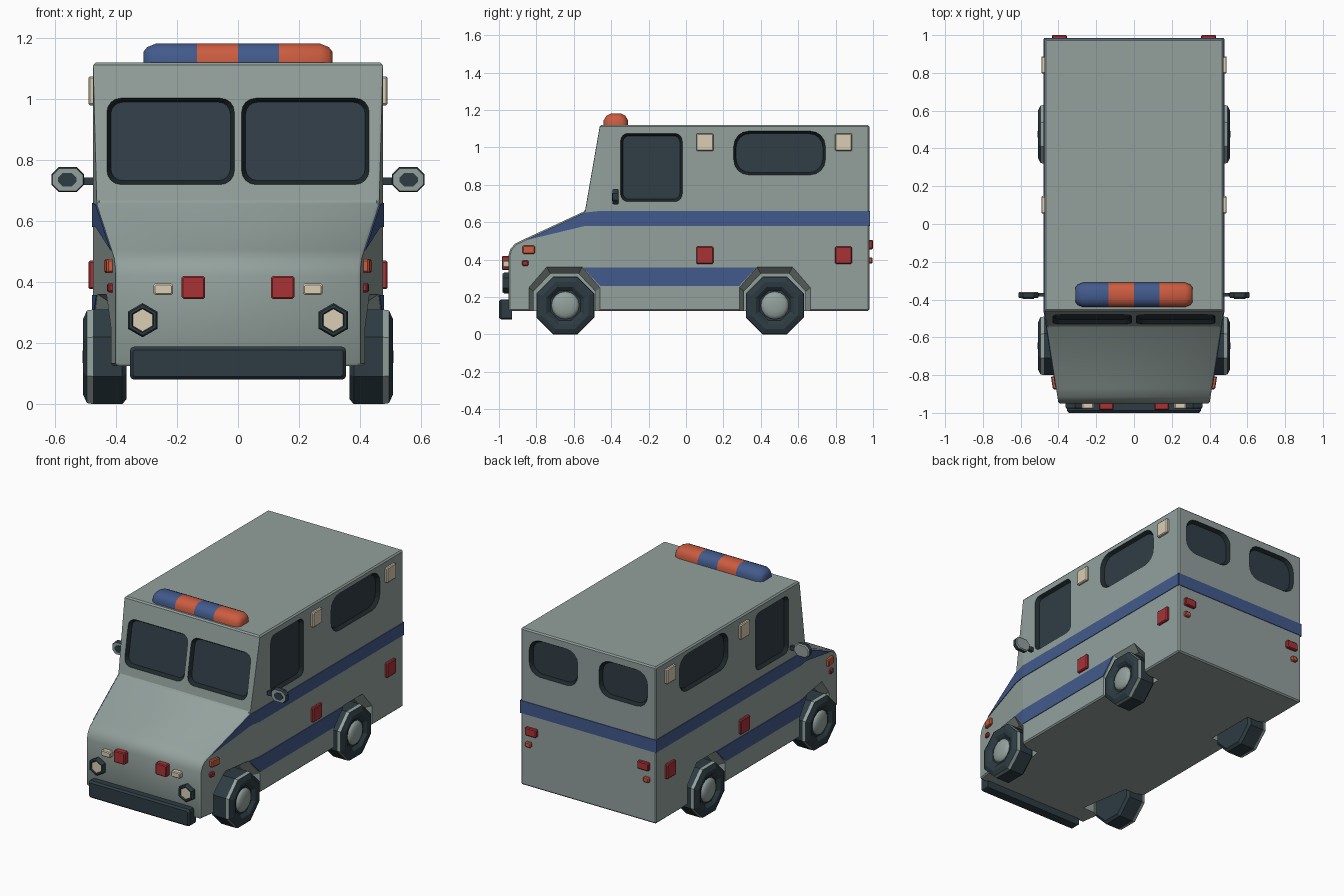
import bpy, bmesh, math

if "Cube" in bpy.data.objects:
    bpy.data.objects.remove(bpy.data.objects["Cube"])

# ---------- colours ----------
def srgb(r, g, b):
    f = lambda c: ((c / 255 + 0.055) / 1.055) ** 2.4 if c > 10 else c / 3295
    return (f(r), f(g), f(b), 1)

COLOURS = dict(body_grey=(147, 161, 157), frame_dark=(30, 40, 43), glass=(48, 61, 70),
               rubber=(45, 60, 66), stripe_blue=(66, 90, 140), red=(168, 50, 54),
               orange=(204, 92, 64), cream=(218, 205, 180))
M = {}
for n, c in COLOURS.items():
    M[n] = bpy.data.materials.new(n)
    M[n].diffuse_color = srgb(*c)

# ---------- helpers ----------
def loft(bm, rings, mats=(0,), cap=None):
    """Skin closed rings of points, one material index per band, capped at both ends."""
    mats = list(mats) * (len(rings) - 1) if len(mats) == 1 else list(mats)
    vs = [[bm.verts.new(p) for p in r] for r in rings]
    n = len(rings[0])
    for a, b, m in zip(vs, vs[1:], mats):
        for i in range(n):
            j = (i + 1) % n
            bm.faces.new((a[i], a[j], b[j], b[i])).material_index = m
    bm.faces.new(vs[0]).material_index = mats[0]
    bm.faces.new(vs[-1]).material_index = mats[-1] if cap is None else cap

def finish(bm, name, mats, smooth=None):
    bmesh.ops.recalc_face_normals(bm, faces=bm.faces)
    me = bpy.data.meshes.new(name)
    bm.to_mesh(me)
    bm.free()
    ob = bpy.data.objects.new(name, me)
    bpy.context.collection.objects.link(ob)
    for m in mats:
        me.materials.append(M[m])
    if smooth:
        bpy.ops.object.select_all(action='DESELECT')
        ob.select_set(True)
        bpy.context.view_layer.objects.active = ob
        bpy.ops.object.shade_smooth_by_angle(angle=math.radians(smooth))
    return ob

def rrect(u0, u1, v0, v1, r=0.01, n=1, inset=0.0):
    """Rounded rectangle outline; n segments per corner."""
    u0, u1, v0, v1, r = u0 + inset, u1 - inset, v0 + inset, v1 - inset, max(r - inset * .5, .002)
    pts = []
    for k, (cu, cv) in enumerate(((u1 - r, v1 - r), (u0 + r, v1 - r), (u0 + r, v0 + r), (u1 - r, v0 + r))):
        for i in range(n + 1):
            a = math.pi / 2 * (k + i / n)
            pts.append((cu + r * math.cos(a), cv + r * math.sin(a)))
    return pts

def ngon(cu, cv, r, n, turn=0.0):
    return [(cu + r * math.cos(2 * math.pi * i / n + turn), cv + r * math.sin(2 * math.pi * i / n + turn))
            for i in range(n)]

# surface frames: (u, v, outward distance) -> point
def half_width(y):
    return 0.475 - 0.153 * max(0, -0.46 - y)
def side(s):
    return lambda u, v, d: (s * (half_width(u) + d), u, v)
def nose(s):
    return lambda u, v, d: (s * u, -0.95 - d, v)
def rear(s):
    return lambda u, v, d: (s * u, 0.98 + d, v)
def screen(s):
    return lambda u, v, d: (s * u, -0.54 + (v - 0.66) * 0.174 - d, v)
def mirror_face(s):
    return lambda u, v, d: (s * u, -0.385 - d, v)

def ring(frame, outline, d):
    return [frame(u, v, d) for u, v in outline]

def plates(name, mat, frame, outlines, d0=-0.005, d1=0.004):
    """Mirrored pair of raised plates."""
    bm = bmesh.new()
    for s in (1, -1):
        for o in outlines:
            loft(bm, [ring(frame(s), o, d0), ring(frame(s), o, d1)])
    return finish(bm, name, [mat])

def lamps(name, mat, frame, rects, d1):
    """Mirrored lamps with bevelled front edges."""
    bm = bmesh.new()
    for s in (1, -1):
        for r in rects:
            f = frame(s)
            loft(bm, [ring(f, rrect(*r, r=.006), -0.01), ring(f, rrect(*r, r=.006), d1 - .005),
                      ring(f, rrect(*r, r=.006, inset=.005), d1)])
    return finish(bm, name, [mat])

# ---------- body shell ----------
profile = [(-.95, .125), (-.95, .42), (-.94, .455), (-.915, .485), (-.87, .507), (-.54, .66),
           (-.46, 1.12), (.98, 1.12), (.98, .125)]
bm = bmesh.new()
loft(bm, [[(x, y, z) for y, z in profile] for x in (-.475, .475)])
bmesh.ops.bisect_plane(bm, geom=bm.verts[:] + bm.edges[:] + bm.faces[:],
                       plane_co=(0, -.46, 0), plane_no=(0, 1, 0), dist=1e-4)
for v in bm.verts:
    v.co.x = math.copysign(half_width(v.co.y), v.co.x)
bm.normal_update()
for f in bm.faces:
    c = f.calc_center_median()
    f.smooth = c.y < -.6 and abs(f.normal.x) < .5 and c.z > .2
SLOTS = ["body_grey", "frame_dark", "glass"]
body = finish(bm, "body", SLOTS)

# window pockets and wheel wells are cut from the shell
bm = bmesh.new()
for s in (1, -1):
    windows = [(side(s), (-.35, -.02, .71, 1.075), .04),
               (side(s), (.255, .745, .853, 1.087), .08),
               (screen(s), (.012, .43, .72, 1.003), .045),
               (rear(s), (.075, .415, .84, 1.07), .075)]
    for f, r, rad in windows:
        loft(bm, [ring(f, rrect(*r, r=rad, n=4, inset=i), d)
                  for d, i in ((.02, -.012), (0, 0), (-.022, .013))], (1, 1), cap=2)
    for cy in (-.65, .475):
        outer = [(cy + a, z) for a, z in ((-.19, 0), (-.19, .25), (-.095, .36), (.095, .36), (.19, .25), (.19, 0))]
        inner = [(cy + a, z) for a, z in ((-.165, 0), (-.165, .23), (-.075, .325), (.075, .325), (.165, .23), (.165, 0))]
        loft(bm, [ring(side(s), o, d) for o, d in ((outer, .1), (outer, 0), (inner, -.05), (inner, -.13))])
cutter = finish(bm, "body_cutter", SLOTS)
cutter.hide_render = True

bev = body.modifiers.new("edge_bevel", 'BEVEL')
bev.width, bev.segments, bev.limit_method, bev.angle_limit = .008, 1, 'ANGLE', math.radians(35)
cut = body.modifiers.new("openings", 'BOOLEAN')
cut.operation, cut.object, cut.solver = 'DIFFERENCE', cutter, 'EXACT'
bpy.context.view_layer.objects.active = body
for m in ("edge_bevel", "openings"):
    bpy.ops.object.modifier_apply(modifier=m)
bpy.data.objects.remove(cutter)

# ---------- stripes ----------
plates("upper_stripe", "stripe_blue", side, [
    [(-.86, .503), (-.54, .652), (-.46, .66), (-.46, .58), (-.54, .58)],
    [(-.46, .66), (.98, .66), (.98, .58), (-.46, .58)]])
plates("lower_stripe", "stripe_blue", side, [
    [(-.55, .357), (-.46, .357), (-.46, .26)],
    [(-.46, .357), (.375, .357), (.285, .26), (-.46, .26)]])
plates("rear_stripe", "stripe_blue", rear, [[(0, .66), (.477, .66), (.477, .58), (0, .58)]])

# ---------- lamps ----------
lamps("side_upper_lamps", "cream", side, [(.055, .147, .98, 1.075), (.797, .888, .98, 1.075)], .016)
lamps("side_lower_lamps", "red", side, [(.055, .147, .377, .47), (.797, .888, .377, .47)], .016)
lamps("side_indicators", "orange", side, [(-.873, -.807, .43, .475)], .018)
lamps("small_side_markers", "red", side, [(-.877, -.842, .366, .396)], .014)
lamps("nose_red_lamps", "red", nose, [(.108, .185, .345, .42)], .035)
lamps("nose_cream_lamps", "cream", nose, [(.213, .277, .358, .395)], .03)
lamps("tail_lamps", "red", rear, [(.355, .435, .455, .505)], .02)
lamps("tail_indicators", "orange", rear, [(.395, .435, .38, .412)], .018)

# headlights: hexagonal rim with a lens
bm = bmesh.new()
for s in (1, -1):
    loft(bm, [ring(nose(s), ngon(.313, .275, r, 6, math.pi / 6), d)
              for r, d in ((.056, -.01), (.056, .02), (.05, .03), (.041, .03), (.037, .024))],
         (0, 0, 0, 0), cap=1)
finish(bm, "headlights", ["rubber", "cream"])

# front bumper
bm = bmesh.new()
loft(bm, [ring(nose(1), rrect(-.355, .355, .08, .188, r=.014, n=2, inset=i), d)
          for d, i in ((-.02, 0), (.038, 0), (.05, .01))])
finish(bm, "front_bumper", ["rubber"])

# ---------- roof light bar, coloured by segment ----------
section = [(-.44, 1.115), (-.44, 1.145), (-.425, 1.17), (-.4, 1.182), (-.35, 1.182),
           (-.325, 1.17), (-.31, 1.145), (-.31, 1.115)]
bm = bmesh.new()
loft(bm, [[(x, -.375 + (y + .375) * k, 1.115 + (z - 1.115) * k) for y, z in section]
          for x, k in ((-.31, .6), (-.298, .83), (-.27, 1), (-.135, 1), (0, 1), (.135, 1), (.27, 1), (.298, .83), (.31, .6))],
     (0, 0, 0, 1, 0, 1, 1, 1))
finish(bm, "light_bar", ["stripe_blue", "orange"], smooth=40)

# ---------- door mirrors ----------
bm = bmesh.new()
for s in (1, -1):
    f = mirror_face(s)
    head = (.505, .612, .695, .777)
    loft(bm, [ring(f, rrect(*head, r=.024, inset=i), d)
              for d, i in ((-.026, .006), (-.02, 0), (0, 0), (.008, .004))], (1, 0, 0), cap=1)
    loft(bm, [ring(f, rrect(.53, .59, .714, .757, r=.015), d) for d in (0, .011)])
    loft(bm, [ring(f, rrect(.465, .51, .718, .743, r=.006), d) for d in (-.02, 0)])
finish(bm, "door_mirrors", ["rubber", "body_grey"])

# ---------- wheels: octagonal tyre with grey band, domed hub ----------
for label, cy in (("front", -.645), ("rear", .475)):
    for s, hand in ((1, "right"), (-1, "left")):
        k = 1 / math.cos(math.pi / 8)
        bm = bmesh.new()
        loft(bm, [[(s * x, y, z) for y, z in ngon(cy, .155, r * k, 8, math.pi / 8)]
                  for x, r in ((.366, .14), (.38, .155), (.476, .155), (.495, .152), (.508, .125), (.505, .1), (.488, .08))],
             (0, 0, 1, 0, 0, 0))
        finish(bm, f"{label}_{hand}_tyre", ["rubber", "body_grey"])
        bm = bmesh.new()
        loft(bm, [[(s * x, y, z) for y, z in ngon(cy, .155, r, 16)]
                  for x, r in ((.48, .076), (.493, .073), (.503, .058), (.508, .035), (.51, .012))])
        finish(bm, f"{label}_{hand}_hub", ["body_grey"], smooth=50)

for m in bpy.data.materials:
    if m.users and not m.is_grease_pencil:
        m.use_nodes = True
        m.node_tree.nodes["Principled BSDF"].inputs["Base Color"].default_value = m.diffuse_color
